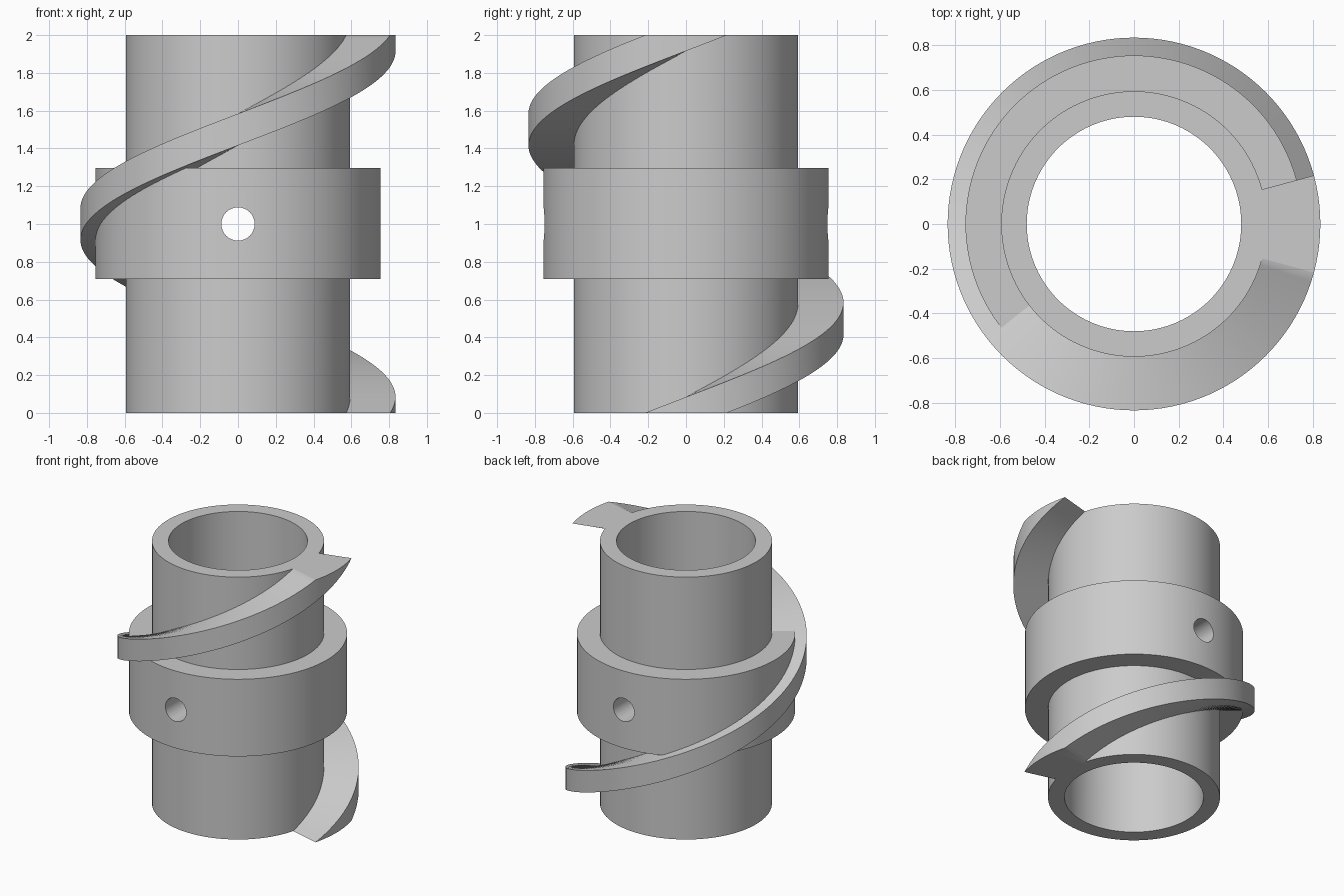
import bpy, bmesh
from math import radians, sin, cos, pi
from mathutils import Vector, Matrix

cube = bpy.data.objects.get("Cube")
if cube:
    bpy.data.objects.remove(cube, do_unlink=True)

HEIGHT = 2.0
BORE, TUBE, COLLAR, FLIGHT = 0.48, 0.594, 0.754, 0.834
COLLAR_LOW, COLLAR_HIGH = 0.708, 1.296
HALF_BAND = 0.084
SEGMENTS = 120

grey = bpy.data.materials.new("plain grey")
grey.use_nodes = True
COLOUR = (0.6, 0.6, 0.6, 1)
grey.diffuse_color = COLOUR
grey.node_tree.nodes["Principled BSDF"].inputs["Base Color"].default_value = COLOUR


def make_object(name, bm):
    bmesh.ops.recalc_face_normals(bm, faces=bm.faces)
    mesh = bpy.data.meshes.new(name)
    bm.to_mesh(mesh)
    bm.free()
    mesh.materials.append(grey)
    obj = bpy.data.objects.new(name, mesh)
    bpy.context.collection.objects.link(obj)
    return obj


def bridge(bm, a, b):
    n = len(a)
    for i in range(n):
        j = (i + 1) % n
        bm.faces.new((a[i], a[j], b[j], b[i]))


# Tube and collar: one closed profile turned about z
profile = [(BORE, 0), (TUBE, 0), (TUBE, COLLAR_LOW), (COLLAR, COLLAR_LOW),
           (COLLAR, COLLAR_HIGH), (TUBE, COLLAR_HIGH), (TUBE, HEIGHT), (BORE, HEIGHT)]
bm = bmesh.new()
rings = []
for s in range(SEGMENTS):
    a = 2 * pi * s / SEGMENTS
    rings.append([bm.verts.new((r * cos(a), r * sin(a), z)) for r, z in profile])
for s in range(SEGMENTS):
    bridge(bm, rings[s], rings[(s + 1) % SEGMENTS])
body = make_object("collared_tube", bm)

# Spiral flight: rectangular band, one turn over the height, trimmed flush at both ends
bm = bmesh.new()
sections = []
for deg in range(-21, 382, 3):
    a, mid = radians(deg), HEIGHT * deg / 360
    sections.append([bm.verts.new((r * cos(a), r * sin(a), mid + h))
                     for r, h in ((TUBE - 0.04, -HALF_BAND), (FLIGHT, -HALF_BAND),
                                  (FLIGHT, HALF_BAND), (TUBE - 0.04, HALF_BAND))])
for a, b in zip(sections, sections[1:]):
    bridge(bm, a, b)
bm.faces.new(sections[0])
bm.faces.new(sections[-1])
for z, up in ((0, -1), (HEIGHT, 1)):
    cut = bmesh.ops.bisect_plane(bm, geom=bm.verts[:] + bm.edges[:] + bm.faces[:],
                                 plane_co=(0, 0, z), plane_no=(0, 0, up), clear_outer=True)
    rim = [e for e in cut["geom_cut"] if isinstance(e, bmesh.types.BMEdge)]
    bmesh.ops.holes_fill(bm, edges=rim, sides=0)
flight = make_object("spiral_flight", bm)

# Cross hole through both walls of the collar
bm = bmesh.new()
bmesh.ops.create_cone(bm, cap_ends=True, segments=48, radius1=0.088, radius2=0.088, depth=2,
                      matrix=Matrix.Translation((0, 0, HEIGHT / 2)) @ Matrix.Rotation(pi / 2, 4, "X"))
drill = make_object("hole_cutter", bm)

hole = body.modifiers.new("cross_hole", "BOOLEAN")
hole.operation, hole.solver, hole.object = "DIFFERENCE", "EXACT", drill
bpy.context.view_layer.objects.active = body
bpy.ops.object.modifier_apply(modifier=hole.name)
bpy.data.objects.remove(drill, do_unlink=True)

# Smooth shading with sharp rims
for obj in (body, flight):
    bpy.ops.object.select_all(action="DESELECT")
    obj.select_set(True)
    bpy.context.view_layer.objects.active = obj
    bpy.ops.object.shade_smooth_by_angle(angle=radians(30))
